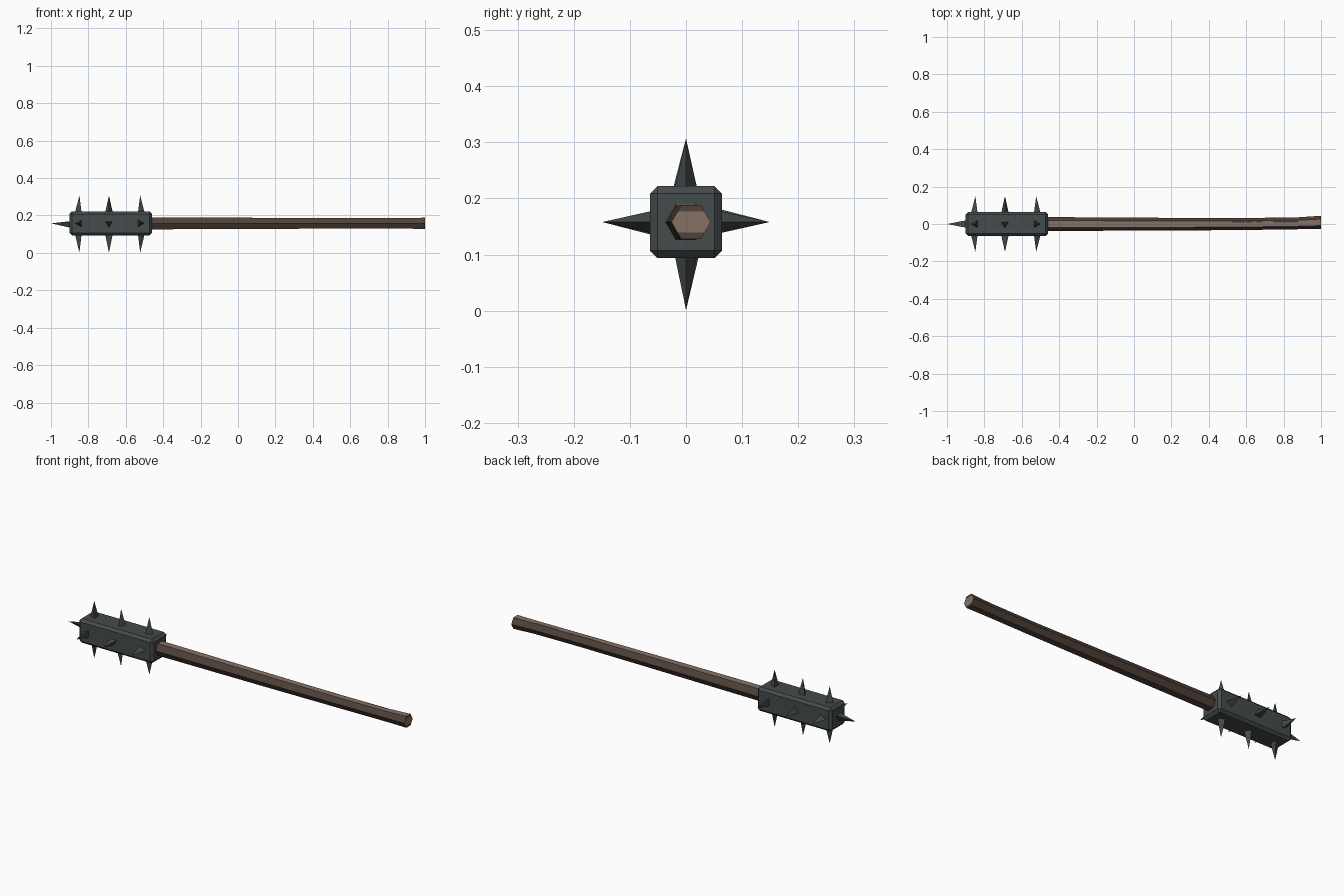
import bpy, bmesh, math, random
from mathutils import Vector, Matrix

if "Cube" in bpy.data.objects:
    bpy.data.objects.remove(bpy.data.objects["Cube"])

ZC = 0.158  # height of the weapon's axis
random.seed(4)


def material(name, rgb):
    m = bpy.data.materials.new(name)
    m.diffuse_color = (*rgb, 1)
    m.use_nodes = True
    m.node_tree.nodes["Principled BSDF"].inputs["Base Color"].default_value = m.diffuse_color
    return m


iron = material("dark iron", (0.060, 0.070, 0.070))
wood_dark = material("dark wood", (0.080, 0.054, 0.043))
wood_light = material("worn wood", (0.235, 0.165, 0.130))


def finish(bm, name, mats):
    bmesh.ops.recalc_face_normals(bm, faces=bm.faces)
    me = bpy.data.meshes.new(name)
    bm.to_mesh(me)
    bm.free()
    for m in mats:
        me.materials.append(m)
    ob = bpy.data.objects.new(name, me)
    bpy.context.collection.objects.link(ob)
    return ob


# head: long bevelled block
bm = bmesh.new()
bmesh.ops.create_cube(bm, size=1, matrix=Matrix.Translation((-0.68, 0, ZC)) @ Matrix.Diagonal((0.44, 0.128, 0.128, 1)))
bmesh.ops.bevel(bm, geom=bm.edges[:], offset=0.013, segments=1, affect='EDGES')
finish(bm, "head", [iron])


# spikes: three-sided, slightly concave, one corner aimed along 'aim'
def spike(name, base, out, aim, length, radius=0.023):
    out, aim = Vector(out), Vector(aim)
    side = out.cross(aim)
    bm = bmesh.new()
    rings = []
    for t, r in ((0, radius), (0.5, radius * 0.5)):
        rings.append([bm.verts.new(Vector(base) + out * (length * t)
                      + (aim * math.cos(a) + side * math.sin(a)) * r)
                      for a in (0, math.tau / 3, 2 * math.tau / 3)])
    tip = bm.verts.new(Vector(base) + out * length)
    bm.faces.new(rings[0])
    for i in range(3):
        j = (i + 1) % 3
        bm.faces.new((rings[0][i], rings[0][j], rings[1][j], rings[1][i]))
        bm.faces.new((rings[1][i], rings[1][j], tip))
    finish(bm, name, [iron])


for k, side in enumerate(("front", "top", "back", "bottom")):
    rot = Matrix.Rotation(-k * math.pi / 2, 3, 'X')
    out = rot @ Vector((0, -1, 0))
    down = rot @ Vector((0, 0, -1))
    length = 0.097 if side == "bottom" else 0.089
    for n, (x, aim) in enumerate(((-0.848, (-1, 0, 0)), (-0.69, down), (-0.523, (1, 0, 0)))):
        spike(f"{side}_spike_{n + 1}", Vector((x, 0, ZC)) + out * 0.06, out, aim, length)
spike("end_spike", (-0.897, 0, ZC), (-1, 0, 0), (0, 0, -1), 0.103)

# handle: six-sided shaft, bending slightly towards the butt
bm = bmesh.new()
stations = ((-0.47, 0.0, 0.037), (0.2, -0.001, 0.034), (0.6, 0.0, 0.032),
            (0.88, 0.004, 0.032), (1.0, 0.009, 0.035))
rings = [[bm.verts.new((x, y + r * math.cos(i * math.pi / 3), ZC + r * math.sin(i * math.pi / 3)))
          for i in range(6)] for x, y, r in stations]
for a, b in zip(rings, rings[1:]):
    for i in range(6):
        j = (i + 1) % 6
        f = bm.faces.new((a[i], a[j], b[j], b[i]))
        f.material_index = 1 if i == 1 else 0  # worn top strip
bm.faces.new(rings[0])
bm.faces.new(rings[-1])


def cut(co, no, lo, hi):
    faces = [f for f in bm.faces if lo <= f.calc_center_median().x <= hi]
    edges = {e for f in faces for e in f.edges}
    verts = {v for f in faces for v in f.verts}
    bmesh.ops.bisect_plane(bm, geom=list(verts) + list(edges) + faces,
                           plane_co=co, plane_no=no, dist=1e-5)


# butt end: light band between dark rims
for dz in (-0.019, 0.019):
    cut((0, 0, ZC + dz), (0, 0, 1), 0.99, 1.1)
for f in bm.faces:
    c = f.calc_center_median()
    if c.x > 0.99 and abs(c.z - ZC) < 0.016:
        f.material_index = 1

# grip: flecks of worn and dark grain
for i in range(19):
    cut((0.48 + i * 0.022, 0, 0), (1, 0, 0), -0.5, 0.995)
for y in (0.009, 0.015):
    cut((0, y, 0), (0, 1, 0), 0.48, 0.88)
for f in bm.faces:
    c = f.calc_center_median()
    if 0.48 < c.x < 0.88 and 0.008 < c.y < 0.016 and c.z > ZC:
        f.material_index = 0 if random.random() < 0.5 else 1
finish(bm, "handle", [wood_dark, wood_light])
